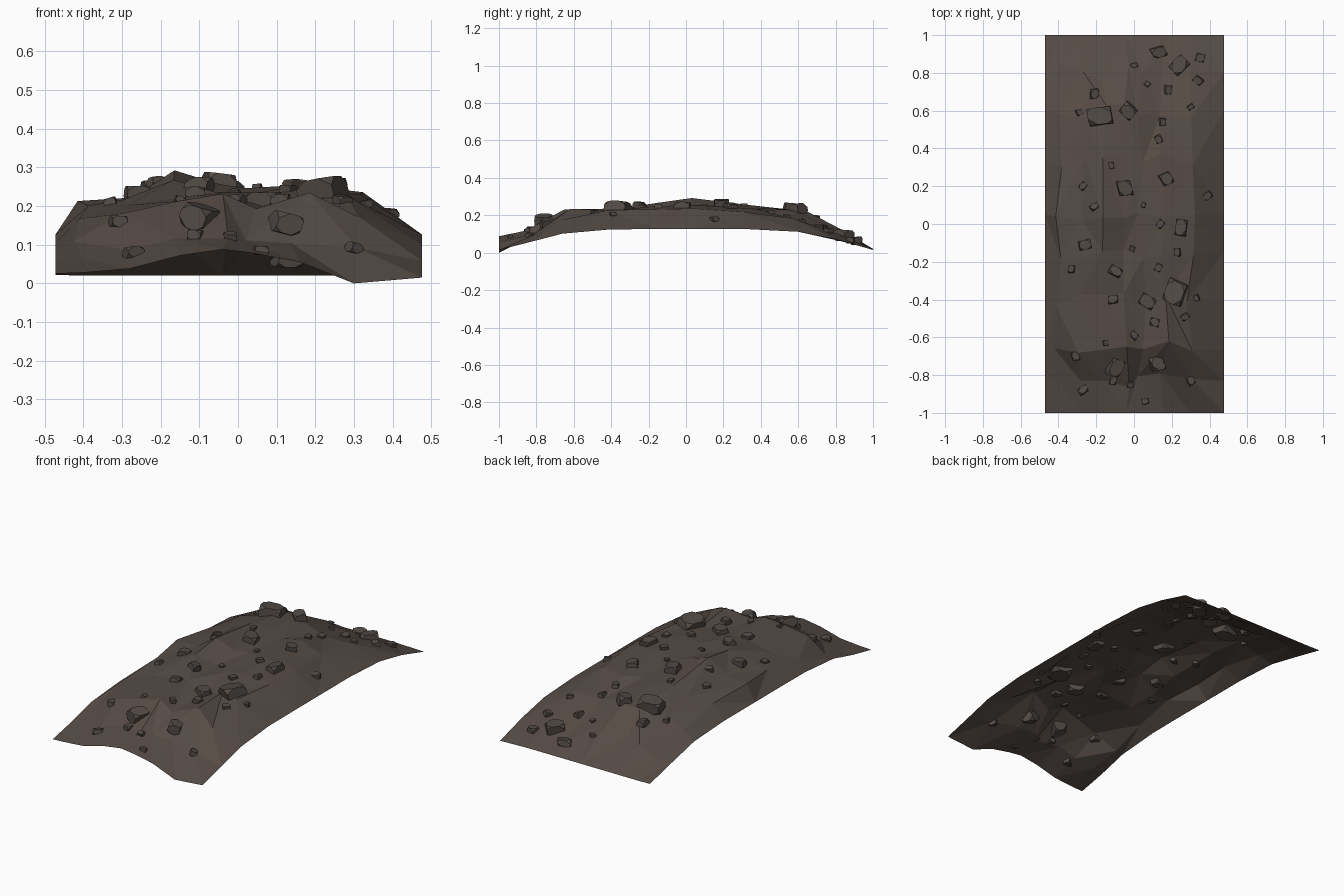
import bpy, bmesh, math, random
from mathutils import Vector, Matrix
from mathutils.bvhtree import BVHTree

if "Cube" in bpy.data.objects:
    bpy.data.objects.remove(bpy.data.objects["Cube"])

random.seed(11)


def material(name, rgb):
    m = bpy.data.materials.new(name)
    m.diffuse_color = (*rgb, 1)
    m.use_nodes = True
    m.node_tree.nodes["Principled BSDF"].inputs["Base Color"].default_value = m.diffuse_color
    return m


def finish(bm, name, mat):
    me = bpy.data.meshes.new(name)
    bm.to_mesh(me)
    bm.free()
    me.materials.append(mat)
    ob = bpy.data.objects.new(name, me)
    bpy.context.collection.objects.link(ob)
    return ob


soil = material("brown soil", (0.092, 0.071, 0.060))
stone = material("grey brown stone", (0.085, 0.070, 0.061))

# Mound: open low-poly sheet, heights in thousandths on a coarse grid
xs = [-.472, -.40, -.28, -.15, -.04, .04, .16, .30, .476]
rows = [
    (-1.00, [25, 28, 38, 72, 88, 78, 55, 0, 15]),
    (-0.83, [60, 62, 85, 115, 118, 110, 100, 95, 58]),
    (-0.66, [104, 112, 185, 210, 232, 195, 232, 175, 102]),
    (-0.40, [125, 165, 203, 230, 235, 205, 228, 225, 125]),
    (-0.15, [126, 203, 213, 268, 230, 235, 245, 228, 126]),
    (0.05, [126, 210, 218, 290, 260, 248, 255, 235, 126]),
    (0.33, [126, 195, 215, 250, 238, 238, 238, 215, 126]),
    (0.60, [112, 150, 195, 222, 230, 220, 180, 185, 112]),
    (0.80, [68, 85, 120, 128, 125, 118, 85, 95, 72]),
    (1.00, [22, 20, 20, 20, 20, 20, 20, 20, 15]),
]
bm = bmesh.new()
grid = []
for j, (y, hs) in enumerate(rows):
    line = []
    for i, (x, h) in enumerate(zip(xs, hs)):
        inner = 0 < i < len(xs) - 1 and 0 < j < len(rows) - 1
        r = [random.uniform(-1, 1) if inner else 0 for _ in range(3)]
        line.append(bm.verts.new((x + .025 * r[0], y + .04 * r[1], h / 1000 + .004 * r[2])))
    grid.append(line)
for j in range(len(rows) - 1):
    for i in range(len(xs) - 1):
        a, b = grid[j][i], grid[j][i + 1]
        c, d = grid[j + 1][i + 1], grid[j + 1][i]
        # split each cell along a random diagonal for an irregular facet pattern
        tris = ((a, b, c), (a, c, d)) if random.random() < .5 else ((a, b, d), (b, c, d))
        for t in tris:
            bm.faces.new(t)
bm.normal_update()
surface = BVHTree.FromBMesh(bm)
finish(bm, "mound", soil)


# Rocks: chamfered, skewed blocks half sunk in the mound
def add_rock(bm, x, y, size):
    z = surface.ray_cast(Vector((x, y, 2)), Vector((0, 0, -1)))[0].z
    scale = Matrix.Diagonal((random.uniform(.9, 1.05), random.uniform(.7, .85),
                             random.uniform(.55, .7), 1))
    shear = Matrix.Identity(4)
    shear[0][1] = random.uniform(-.2, .2)
    shear[0][2] = random.uniform(-.2, .2)
    turn = Matrix.Rotation(random.uniform(0, math.tau), 4, 'Z') @ \
        Matrix.Rotation(random.uniform(-.35, .35), 4, 'X')
    place = Matrix.Translation((x, y, z + .06 * size)) @ turn @ shear @ scale
    verts = []
    for sx in (-1, 1):
        for sy in (-1, 1):
            for sz in (-1, 1):
                k = random.uniform(.2, .6)
                for p in ((k, 1, 1), (1, k, 1), (1, 1, k)):
                    co = Vector((sx * p[0], sy * p[1], sz * p[2])) * size / 2
                    verts.append(bm.verts.new(place @ co))
    bmesh.ops.convex_hull(bm, input=verts)


def rock_group(name, spots):
    bm = bmesh.new()
    for x, y, s in spots:
        add_rock(bm, x, y, s)
    bmesh.ops.dissolve_limit(bm, angle_limit=math.radians(2),
                             verts=bm.verts[:], edges=bm.edges[:])
    bmesh.ops.recalc_face_normals(bm, faces=bm.faces[:])
    finish(bm, name, stone)


rock_group("boulders", [
    (.13, .91, .07), (.24, .84, .10), (-.18, .57, .125), (-.03, .60, .08),
    (-.05, .19, .085), (.17, .24, .07), (.25, -.02, .08), (-.26, -.11, .06),
    (-.10, -.25, .065), (.22, -.36, .12), (.07, -.41, .085),
    (.12, -.74, .08), (-.10, -.76, .09)])

rock_group("pebbles", [
    (.00, .84, .033), (.35, .88, .05), (.34, .76, .05), (.07, .74, .03),
    (.18, .71, .05), (-.21, .69, .05), (-.29, .59, .035), (.30, .62, .035),
    (.15, .54, .043), (.13, .45, .04), (-.12, .31, .035), (-.27, .20, .043),
    (.39, .15, .045), (.05, .10, .03), (-.21, .09, .04), (.14, 0, .045),
    (-.01, -.13, .03), (.23, -.15, .04), (-.33, -.24, .04), (.13, -.23, .04),
    (-.11, -.40, .05), (.33, -.39, .035), (.27, -.49, .045), (.11, -.52, .05),
    (0, -.59, .04), (-.15, -.63, .03), (-.31, -.70, .045), (-.11, -.83, .045),
    (-.02, -.85, .035), (.30, -.83, .045), (-.27, -.88, .05), (.06, -.94, .035)])
